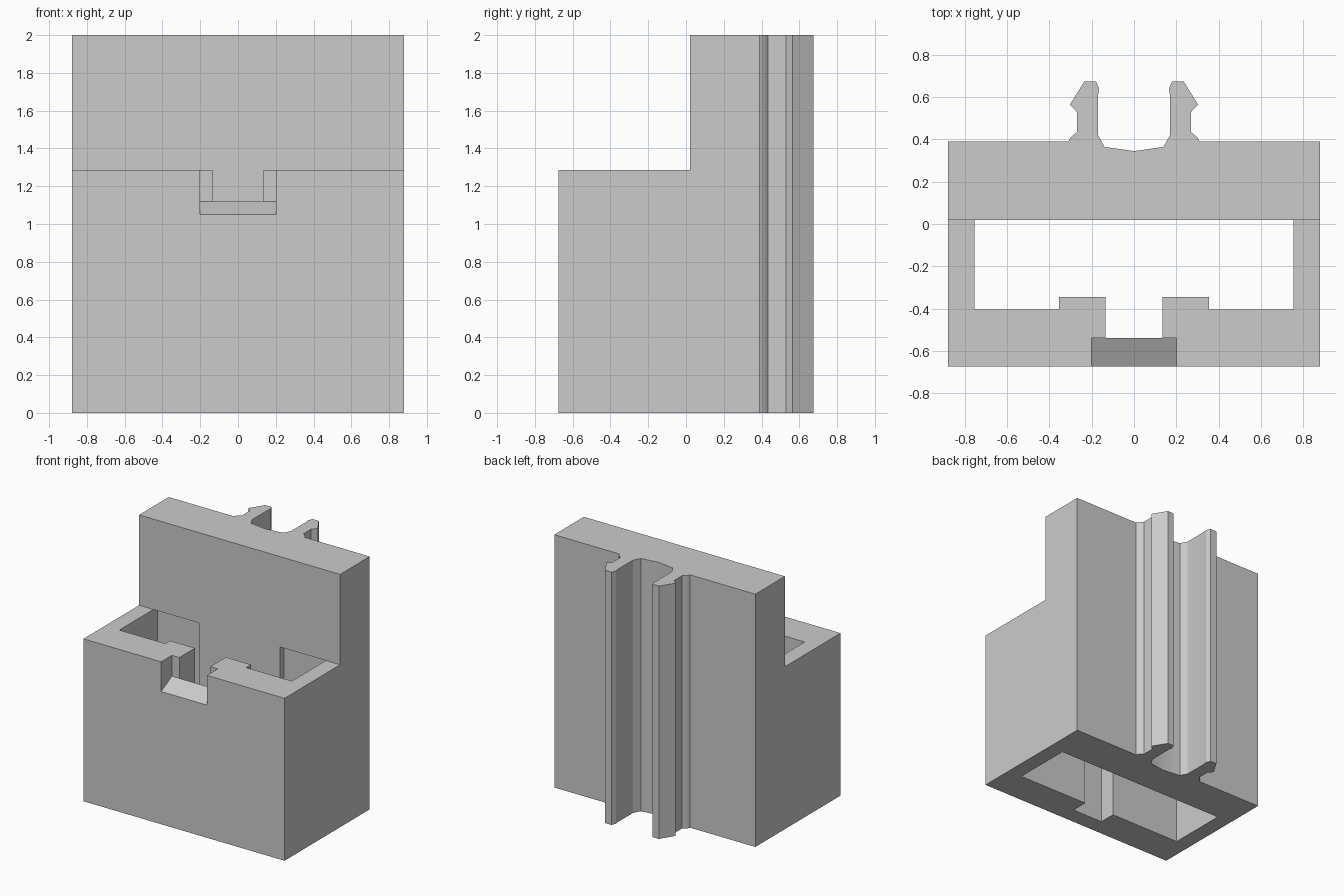
import bpy, bmesh
from math import radians
from mathutils import Vector

cube = bpy.data.objects.get("Cube")
if cube:
    bpy.data.objects.remove(cube, do_unlink=True)

HEIGHT, LEDGE, KEY_BOTTOM = 2.0, 1.285, 0.64
HALF_W, FRONT, PANEL_FRONT, BACK = 0.88, -0.675, 0.02, 0.39

grey = bpy.data.materials.new("plain_grey")
grey.use_nodes = True
grey.diffuse_color = (0.6, 0.6, 0.6, 1)
grey.node_tree.nodes["Principled BSDF"].inputs["Base Color"].default_value = (0.6, 0.6, 0.6, 1)


def prism(name, points, offset):
    """Extrude a closed outline of 3D points along an offset."""
    bm = bmesh.new()
    face = bm.faces.new([bm.verts.new(p) for p in points])
    res = bmesh.ops.extrude_face_region(bm, geom=[face])
    moved = [v for v in res["geom"] if isinstance(v, bmesh.types.BMVert)]
    bmesh.ops.translate(bm, verts=moved, vec=Vector(offset))
    bmesh.ops.recalc_face_normals(bm, faces=bm.faces)
    mesh = bpy.data.meshes.new(name)
    bm.to_mesh(mesh)
    bm.free()
    mesh.materials.append(grey)
    obj = bpy.data.objects.new(name, mesh)
    bpy.context.collection.objects.link(obj)
    return obj


def plan(name, half, z0, z1):
    """Vertical prism from the right half of a symmetric plan outline."""
    mirrored = [(-x, y) for x, y in reversed(half) if x > 0]
    return prism(name, [(x, y, z0) for x, y in half + mirrored], (0, 0, z1 - z0))


def cut(target, cutter):
    cutter.hide_render = True
    mod = target.modifiers.new("cut", 'BOOLEAN')
    mod.operation, mod.solver, mod.object = 'DIFFERENCE', 'EXACT', cutter
    bpy.context.view_layer.objects.active = target
    bpy.ops.object.modifier_apply(modifier=mod.name)
    bpy.data.objects.remove(cutter, do_unlink=True)


# Body with the two barbed clip rails on its back
clip = [(0.31, BACK), (0.30, 0.41), (0.27, 0.435), (0.27, 0.53), (0.303, 0.565),
        (0.235, 0.675), (0.18, 0.675), (0.165, 0.64), (0.17, 0.61), (0.17, 0.42),
        (0.14, 0.365), (0, 0.345)]
body = plan("clip_holder_body", [(HALF_W, FRONT), (HALF_W, BACK)] + clip, 0, HEIGHT)

# Open pocket with a front slot
slot = [(0.135, -0.54), (0.135, -0.405)]
pocket = slot + [(0.755, -0.405), (0.755, 0.07)]
cut(body, plan("lower_pocket_cutter", pocket, -0.1, KEY_BOTTOM))

# Upper pocket, narrowed by guide blocks at the front and back
guided = [slot[0], (0.135, -0.345), (0.355, -0.345), (0.355, -0.405), (0.755, -0.405),
          (0.755, 0.07), (0.355, 0.07), (0.355, PANEL_FRONT)]
cut(body, plan("upper_pocket_cutter", guided, KEY_BOTTOM - 0.1, LEDGE))

# Step that leaves the tall back panel
cut(body, plan("step_cutter", [(1, -1), (1, PANEL_FRONT)], LEDGE, HEIGHT + 0.1))

# Front notch with a sloping sill
sill = [(-0.54, 1.12), (-0.81, 0.98), (-0.81, 1.5), (-0.54, 1.5)]
cut(body, prism("notch_cutter", [(-0.2, y, z) for y, z in sill], (0.4, 0, 0)))

bpy.ops.object.select_all(action='DESELECT')
body.select_set(True)
bpy.context.view_layer.objects.active = body
bpy.ops.object.shade_smooth_by_angle(angle=radians(25))
